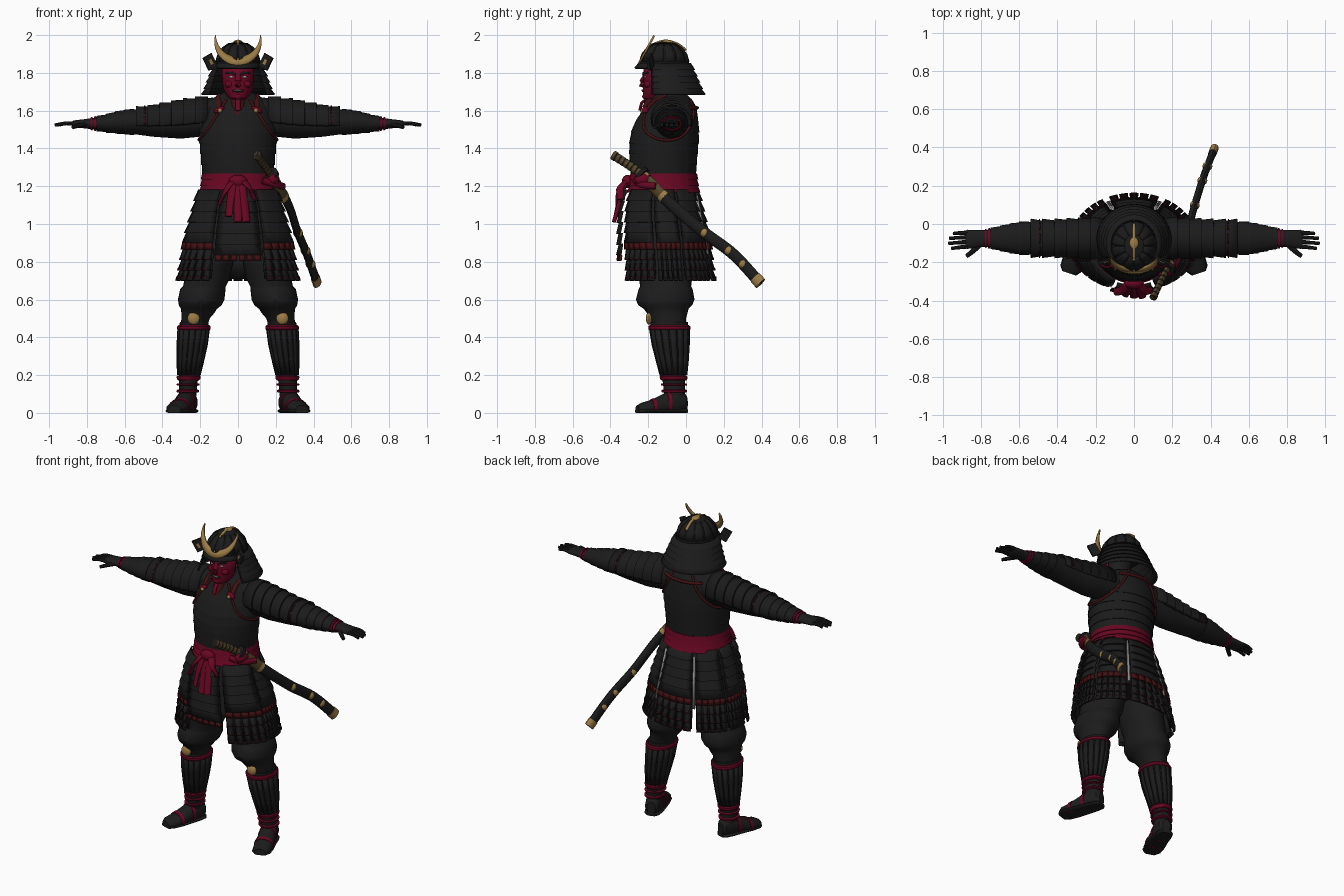
import bpy, bmesh
from math import sin, cos, radians
from mathutils import Vector, Matrix

cube = bpy.data.objects.get("Cube")
if cube:
    bpy.data.objects.remove(cube)


def material(name, *rgb):
    m = bpy.data.materials.new(name)
    m.use_nodes = True
    m.diffuse_color = (*rgb, 1)
    m.node_tree.nodes["Principled BSDF"].inputs["Base Color"].default_value = (*rgb, 1)
    return m


ARMOUR = material("black lacquer", .011, .011, .011)
CLOTH = material("black cloth", .0115, .0115, .012)
RED = material("crimson cloth", .14, .002, .016)
LACE = material("dark red lacing", .055, .005, .006)
GOLD = material("old gold", .33, .2, .06)
BRONZE = material("aged bronze", .085, .055, .022)
GREY = material("pale grey cord", .3, .29, .28)
made = []


def finish(name, bm, mat, mirror=False, thick=0):
    bmesh.ops.recalc_face_normals(bm, faces=bm.faces)
    mesh = bpy.data.meshes.new(name)
    bm.to_mesh(mesh)
    bm.free()
    ob = bpy.data.objects.new(name, mesh)
    bpy.context.collection.objects.link(ob)
    mesh.materials.append(mat)
    if thick:
        mod = ob.modifiers.new("thickness", 'SOLIDIFY')
        mod.thickness, mod.offset = thick, 0
    if mirror:
        ob.modifiers.new("mirror", 'MIRROR')
    made.append(ob)


def skin(bm, rings, closed):
    rows = [[bm.verts.new(p) for p in r] for r in rings]
    n = len(rows[0])
    for a, b in zip(rows, rows[1:]):
        for i in range(n if closed else n - 1):
            j = (i + 1) % n
            bm.faces.new((a[i], a[j], b[j], b[i]))
    if closed:
        bm.faces.new(rows[0])
        bm.faces.new(rows[-1])


def at(st, t):
    """Interpolated cross-section (t, centre, centre, radius, radius)."""
    s = sorted(st)
    for a, b in zip(s, s[1:]):
        if t <= b[0]:
            break
    k = min(1, max(0, (t - a[0]) / (b[0] - a[0])))
    return (t, *[p + (q - p) * k for p, q in zip(a[1:], b[1:])])


def grow(s, d):
    return (*s[:3], s[3] + d, s[4] + d)


def steps(st, t0, t1, n, lip, off=0):
    """Overlapping bands, each flared at its end."""
    out = []
    for i in range(n):
        for k, d in ((i, 0), (i + 1, lip)):
            out.append(grow(at(st, t0 + (t1 - t0) * k / n), off + d))
    return out


def tube(name, st, mat, axis='z', wins=None, seg=32, mirror=False, thick=.01, mtx=None):
    bm = bmesh.new()
    for a0, a1 in wins or [(0, 360)]:
        n = seg if not wins else max(2, int((a1 - a0) / 8))
        rings = []
        for t, c, d, r, q in st:
            ring = []
            for i in range(n if not wins else n + 1):
                a = radians(a0 + (a1 - a0) * i / n)
                u, v = c + r * cos(a), d + q * sin(a)
                ring.append({'x': (t, u, v), 'y': (u, t, max(v, 0)), 'z': (u, v, t)}[axis])
            rings.append(ring)
        skin(bm, rings, not wins)
    if mtx:
        bm.transform(mtx)
    finish(name, bm, mat, mirror, thick if wins else 0)


def smooth(pts, n=8):
    p = [Vector(q) for q in pts]
    p = [2 * p[0] - p[1]] + p + [2 * p[-1] - p[-2]]
    out = []
    for a, b, c, d in zip(p, p[1:], p[2:], p[3:]):
        for i in range(n):
            t = i / n
            out.append(.5 * (2 * b + (c - a) * t + (2 * a - 5 * b + 4 * c - d) * t ** 2
                             + (3 * b - a - 3 * c + d) * t ** 3))
    return out + [p[-2]]


def sweep(name, pts, side, up, mat, mirror=False, taper=1, seg=12):
    """Oval section carried along a path."""
    pts = [Vector(p) for p in pts]
    rings = []
    for i, p in enumerate(pts):
        t = (pts[min(i + 1, len(pts) - 1)] - pts[max(i - 1, 0)]).normalized()
        s = t.cross(Vector((0, 0, 1)) if abs(t.z) < .99 else Vector((0, 1, 0))).normalized()
        u = s.cross(t)
        k = 1 + (taper - 1) * i / (len(pts) - 1)
        rings.append([p + (s * side * cos(a) + u * up * sin(a)) * k
                      for a in (radians(360 * j / seg) for j in range(seg))])
    bm = bmesh.new()
    skin(bm, rings, True)
    finish(name, bm, mat, mirror)


def ball(name, loc, size, mat, mirror=False, tilt=0):
    bm = bmesh.new()
    bmesh.ops.create_uvsphere(bm, u_segments=16, v_segments=10, radius=1)
    bm.transform(Matrix.Translation(loc) @ Matrix.Rotation(radians(tilt), 4, 'Y') @ Matrix.Diagonal((*size, 1)))
    finish(name, bm, mat, mirror)


# Cuirass with laced armholes
TORSO = [(1.2, 0, -.12, .18, .165), (1.35, 0, -.12, .195, .178), (1.46, 0, -.115, .205, .183),
         (1.55, 0, -.1, .195, .165), (1.62, 0, -.08, .18, .135), (1.67, 0, -.08, .13, .105), (1.7, 0, -.09, .07, .07)]
tube("cuirass_lower", steps(TORSO, 1.54, 1.2, 6, .004), ARMOUR)
tube("cuirass_upper", [at(TORSO, z / 100) for z in range(154, 171, 2)], ARMOUR)


def on_torso(a, z):
    _, c, d, r, q = grow(at(TORSO, z), .004)
    return c + r * cos(radians(a)), d + q * sin(radians(a)), z


sweep("armhole_lacing", smooth([on_torso(*p) for p in (
    (-65, 1.66), (-55, 1.58), (-38, 1.5), (-10, 1.45), (20, 1.45), (42, 1.5), (58, 1.58), (65, 1.66))]),
    .007, .007, LACE, True)
sweep("back_yoke_lacing", smooth([on_torso(a, 1.615) for a in range(45, 136, 10)]), .009, .009, LACE)
ball("shoulder_tie", (.1, -.215, 1.605), (.03, .018, .015), RED, True, 25)
ball("shoulder_stud", (.095, -.23, 1.6), (.012, .012, .012), GOLD, True)
sweep("shoulder_strap", [(.1, -.21, 1.6), (.1, -.165, 1.65), (.1, -.1, 1.68)], .014, .012, LACE, True)

# Sash with knot and hanging ends
SASH = [(1.16, 0, -.118, .203, .19), (1.22, 0, -.118, .192, .178), (1.27, 0, -.118, .19, .176)]
tube("sash", steps(SASH, 1.268, 1.168, 3, .006), RED)
ball("sash_knot", (0, -.31, 1.225), (.05, .03, .035), RED)
for x, end, z in ((-.03, -.1, 1.1), (-.025, -.05, 1.04), (0, 0, 1.01), (.02, .045, 1.01), (.03, .09, 1.13)):
    sweep("sash_end", smooth([(x, -.315, 1.23), ((x + end) / 2, -.348, (z + 1.25) / 2), (end, -.385 + (z - 1) / 3, z)]),
          .021, .009, RED)

# Skirt of hinged panels: solid rows above, small plates below
SKIRT = [(1.22, 0, -.115, .19, .165), (1.1, 0, -.12, .226, .2), (.95, 0, -.105, .272, .22), (.7, 0, -.088, .316, .235)]
rear_panels = [(66, 114), (22, 61), (119, 158), (-14, 18), (162, 194)]
fore_panels = [(-64, -17), (197, 244)]
front = [(-112, -68)]


def plates(wins, n, gap=.8):
    return [(a + (b - a) * i / n + gap, a + (b - a) * (i + 1) / n - gap) for a, b in wins for i in range(n)]


for wins, off in ((rear_panels, 0), (fore_panels, .014)):
    tube("skirt_rows", steps(SKIRT, 1.18, .9, 5, .012, off), ARMOUR, wins=wins)
    tube("skirt_lacing", steps(SKIRT, .9, .865, 1, .002, off + .01), LACE, wins=plates(wins, 5, .4))
    tube("skirt_plates", steps(SKIRT, .87, .7, 3, .012, off), ARMOUR, wins=plates(wins, 5))
    tube("skirt_backing", steps(SKIRT, .87, .71, 1, 0, off - .008), ARMOUR, wins=wins, thick=.006)
    for z in (.815, .76, .715):
        tube("plate_lacing", steps(SKIRT, z + .006, z - .004, 1, 0, off + .013), LACE, wins=plates(wins, 5, 3), thick=.006)
tube("apron_rows", steps(SKIRT, 1.18, .835, 6, .012, .03), ARMOUR, wins=front)
tube("apron_hem", steps(SKIRT, .835, .805, 1, .005, .035), LACE, wins=plates(front, 6))
tube("skirt_cord", steps(SKIRT, 1.15, .84, 1, 0, .012), GREY, wins=[(61.8, 65), (115, 118.2)], thick=.008)
tube("hip_cloth", steps(SKIRT, 1.18, .85, 1, 0, -.03), CLOTH)

# Baggy trousers
tube("trouser_leg", [(1.0, .12, -.11, .12, .14), (.85, .14, -.11, .125, .145), (.72, .16, -.108, .12, .142),
                     (.67, .178, -.108, .113, .135), (.655, .186, -.108, .12, .143), (.6, .195, -.11, .123, .155),
                     (.57, .2, -.11, .113, .143), (.55, .207, -.105, .095, .118), (.53, .212, -.1, .088, .108),
                     (.5, .225, -.095, .075, .095), (.46, .232, -.09, .07, .09)], CLOTH, mirror=True)

# Splinted shin guards, knee studs and ties
SHIN = [(.48, .232, -.09, .076, .1), (.4, .238, -.085, .077, .097), (.3, .25, -.075, .067, .082),
        (.18, .262, -.065, .05, .06), (.08, .268, -.06, .046, .053)]
tube("shin", SHIN, CLOTH, mirror=True)
tube("shin_splint", [grow(at(SHIN, z), .005) for z in (.45, .36, .28, .2)], ARMOUR,
     wins=[(a, a + 20) for a in range(0, 360, 24)], mirror=True)
for z, h in ((.45, .014), (.185, .013), (.15, .006), (.115, .008)):
    tube("leg_tie", [grow(at(SHIN, z + d), o) for d, o in ((h, .006), (h / 2, .012), (-h / 2, .012), (-h, .006))],
         RED, mirror=True)
ball("knee_stud", (.235, -.195, .5), (.033, .018, .033), GOLD, True)

# Feet, turned outwards, on sandals
turn = Matrix.Translation((.267, -.055, 0)) @ Matrix.Rotation(radians(18), 4, 'Z')
FOOT = [(.06, 0, .05, .025, .04), (.045, 0, .055, .042, .055), (0, 0, .06, .05, .075), (-.06, 0, .045, .052, .06),
        (-.13, .003, .03, .056, .04), (-.19, .005, .024, .052, .03), (-.215, .005, .02, .033, .02)]
tube("foot", FOOT, CLOTH, 'y', mirror=True, mtx=turn)
tube("sandal", [(y, c, .01, r + .005, .014) for y, c, _, r, _ in FOOT], ARMOUR, 'y', mirror=True, mtx=turn)
for y in (-.13, -.045):
    tube("sandal_strap", [grow(at(FOOT, y + d), .004) for d in (-.009, .009)], RED, 'y', mirror=True, mtx=turn)

# Sleeves, shoulder guards and bracers
ARM = [(.13, -.075, 1.57, .098, .1), (.3, -.075, 1.55, .093, .098), (.45, -.075, 1.54, .086, .078),
       (.53, -.075, 1.54, .086, .067), (.62, -.075, 1.54, .078, .058), (.7, -.075, 1.533, .06, .043),
       (.78, -.075, 1.531, .042, .028), (.87, -.08, 1.53, .05, .018), (.88, -.08, 1.53, .046, .012)]
tube("sleeve", [at(ARM, .13 + .025 * i) for i in range(27)], CLOTH, 'x', mirror=True)
tube("shoulder_guard", steps(ARM, .16, .54, 6, .01, .003), ARMOUR, 'x', wins=[(-15, 195)], mirror=True)
tube("shoulder_lacing", steps(ARM, .49, .497, 1, 0, .014), LACE, 'x', wins=plates([(-15, 195)], 5, 6), mirror=True, thick=.004)
tube("bracer", steps(ARM, .55, .75, 4, .004, .003), ARMOUR, 'x', mirror=True)
for x in (.757, .775):
    tube("wrist_tie", [grow(at(ARM, x + d), .006) for d in (-.005, .005)], RED, 'x', mirror=True)

# Hands
tube("palm", [at(ARM, x) for x in (.77, .8, .84, .87, .88)], CLOTH, 'x', mirror=True)
for y, end in ((-.045, .945), (-.068, .965), (-.092, .97), (-.116, .955)):
    sweep("finger", smooth([(.86, y, 1.531), (.91, y * 1.05, 1.533), (end, y * 1.1, 1.524)], 4), .012, .012,
          CLOTH, True, .7, 8)
sweep("thumb", smooth([(.8, -.1, 1.53), (.84, -.14, 1.522), (.875, -.168, 1.512)], 4), .016, .014, CLOTH, True, .7, 8)

# Neck, head and face mask
tube("throat_guard", steps([(1.7, 0, -.13, .055, .07), (1.58, 0, -.15, .038, .088)], 1.7, 1.58, 3, .006), LACE)
sweep("throat_tie", [(0, -.2, 1.67), (0, -.235, 1.64), (0, -.245, 1.6)], .012, .008, RED)
tube("collar", [(1.62, 0, -.1, .1, .1), (1.66, 0, -.1, .09, .1), (1.67, 0, -.1, .06, .07)], CLOTH)
FACE = [(1.655, 0, -.16, .03, .045), (1.67, 0, -.155, .05, .068), (1.71, 0, -.145, .072, .08),
        (1.76, 0, -.14, .08, .082), (1.84, 0, -.135, .082, .085)]
tube("head", [grow(s, -.006) for s in FACE], CLOTH)
tube("face_mask", FACE, RED, wins=[(182, 358)], thick=.008)
sweep("nose", [(0, -.215, 1.785), (0, -.235, 1.755), (0, -.242, 1.738), (0, -.215, 1.73)], .015, .012, RED)
ball("cheek", (.045, -.2, 1.74), (.025, .022, .02), RED, True)
ball("chin", (0, -.21, 1.675), (.025, .022, .018), RED)
ball("mouth", (0, -.222, 1.705), (.03, .012, .009), ARMOUR)
ball("teeth", (0, -.23, 1.708), (.02, .006, .004), GREY)
ball("eye", (.033, -.214, 1.778), (.014, .008, .007), GREY, True)
sweep("eyebrow", smooth([(.012, -.226, 1.79), (.035, -.222, 1.802), (.062, -.2, 1.8)], 4), .006, .006, ARMOUR, True)

# Helmet bowl, visor and flared neck guard
BOWL = [(1.82, 0, -.115, .118, .132), (1.86, 0, -.115, .117, .13), (1.9, 0, -.115, .105, .118),
        (1.935, 0, -.115, .08, .09), (1.955, 0, -.115, .05, .058), (1.965, 0, -.115, .018, .02)]
tube("helmet_bowl", BOWL, ARMOUR)
tube("helmet_rib", [grow(s, .001) for s in BOWL[1:5]], ARMOUR, wins=[(a, a + 26) for a in range(2, 360, 30)], thick=.005)
tube("visor", [(1.85, 0, -.115, .117, .13), (1.825, 0, -.12, .125, .15)], ARMOUR, wins=[(200, 340)])
NECK = [(1.855, 0, -.11, .12, .13), (1.78, 0, -.095, .148, .147), (1.685, 0, -.08, .183, .172)]
tube("neck_guard", steps(NECK, 1.85, 1.685, 5, .009), ARMOUR, wins=[(-35, 215)])
tilt = Matrix.Translation((.148, -.19, 1.858)) @ Matrix.Rotation(radians(-25), 4, 'Z') @ Matrix.Rotation(radians(28), 4, 'Y')
for name, size, y, mat in (("helmet_wing", (.055, .014, .075), 0, ARMOUR), ("wing_crest", (.017, .008, .03), -.008, GOLD)):
    bm = bmesh.new()
    bmesh.ops.create_cube(bm, size=1)
    bm.transform(tilt @ Matrix.Translation((0, y, 0)) @ Matrix.Diagonal((*size, 1)))
    finish(name, bm, mat, True)

# Gold crescent and crown ornament
bm = bmesh.new()
arcs = []
for i in range(33):
    t = i / 16 - 1
    a = radians(-90 + 105 * t)
    ring = []
    for r in (.125, .122 - .04 * (1 - t * t)):
        z = 1.965 + r * sin(a)
        ring.append((r * cos(a), -.255 + (z - 1.84) * .55, z))
    arcs.append(ring)
skin(bm, arcs, False)
finish("helmet_crescent", bm, GOLD, thick=.011)
sweep("crown_ridge", smooth([(0, -.19, 1.945), (0, -.115, 1.969), (0, -.05, 1.955), (0, 0, 1.92)]), .009, .007, GOLD)
ball("crown_ornament", (0, -.1, 1.962), (.024, .032, .013), GOLD)

# Long sword through the sash
blade = smooth([(.1, -.385, 1.365), (.17, -.24, 1.265), (.265, -.08, 1.105), (.315, .09, .96), (.365, .25, .84),
                (.42, .395, .685)], 20)
for name, a, b, side, up, mat in (
        ("sword_grip", 0, 20, .016, .022, ARMOUR), ("sword_pommel", 0, 2, .02, .026, BRONZE),
        ("sword_guard", 20, 22, .042, .045, ARMOUR), ("sword_collar", 22, 24, .024, .032, GOLD),
        ("scabbard", 22, 100, .019, .031, ARMOUR), ("scabbard_mouth", 25, 36, .021, .033, BRONZE),
        ("scabbard_mouth_rim", 34, 36, .022, .034, GOLD), ("scabbard_tip", 96, 100, .022, .034, GOLD)):
    sweep(name, blade[a:b + 1], side, up, mat)
for a in range(3, 19, 3):
    sweep("grip_wrap", blade[a:a + 3], .018, .024, BRONZE)
    ball("grip_stud", blade[a + 1], (.02, .008, .008), GOLD)
for a in (61, 77, 87):
    ball("scabbard_crest", blade[a], (.026, .024, .026), GOLD)
ball("sword_cord", (.185, -.225, 1.235), (.035, .05, .035), RED)
sweep("sword_cord_loop", smooth([(.13, -.27, 1.23), (.2, -.24, 1.21), (.24, -.16, 1.2)]), .014, .018, RED)

# Smooth shading with crisp edges
bpy.ops.object.select_all(action='DESELECT')
for ob in made:
    ob.select_set(True)
bpy.context.view_layer.objects.active = made[0]
bpy.ops.object.shade_smooth_by_angle(angle=radians(35))
